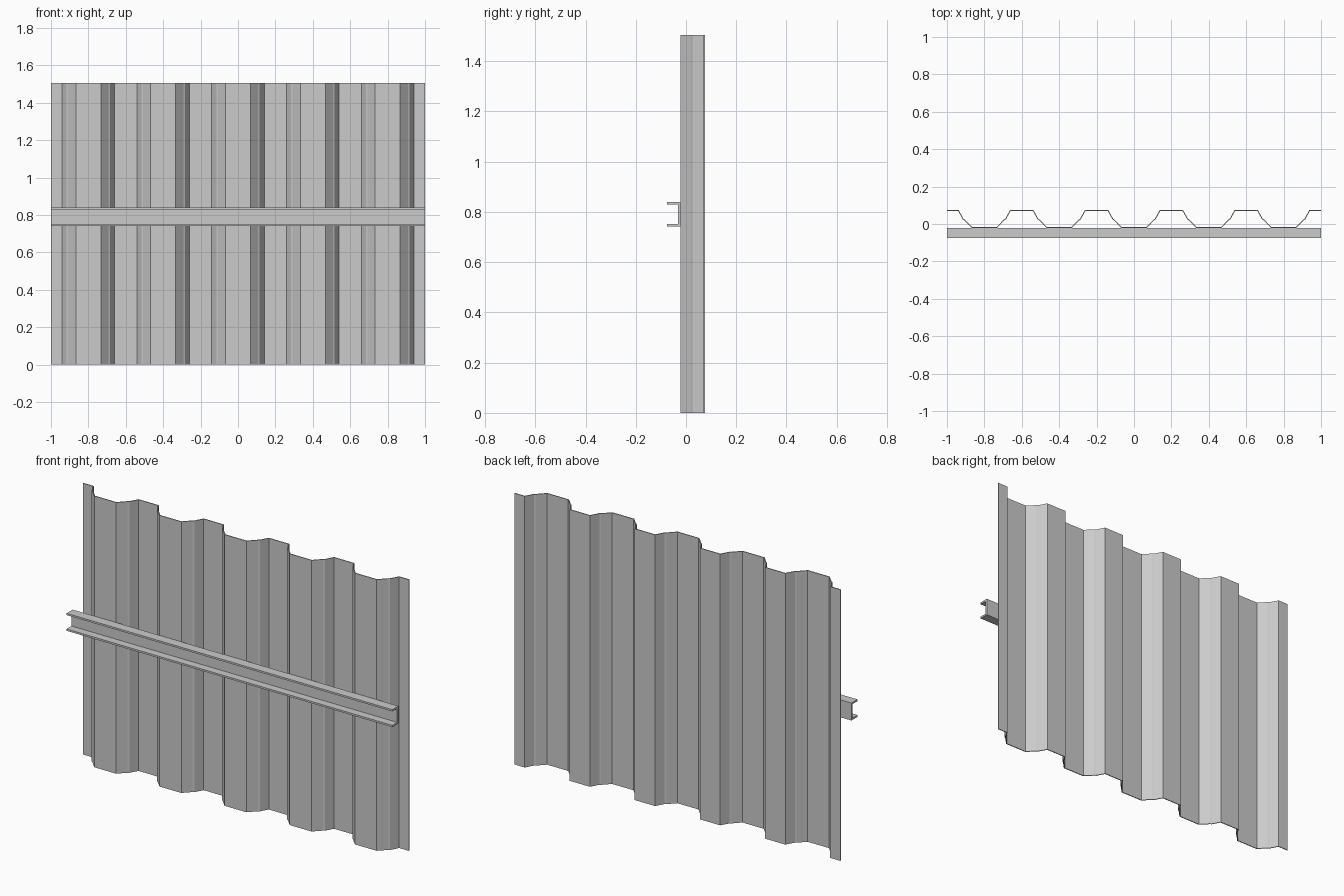
import bpy

if "Cube" in bpy.data.objects:
    bpy.data.objects.remove(bpy.data.objects["Cube"])

HEIGHT = 1.505


def mesh_object(name, verts, faces):
    mesh = bpy.data.meshes.new(name)
    mesh.from_pydata(verts, [], faces)
    mesh.update()
    obj = bpy.data.objects.new(name, mesh)
    bpy.context.collection.objects.link(obj)
    return obj


# Corrugated sheet: half a rib, mirrored and repeated every 0.4
half_rib = [(0.066, -0.0195), (0.106, 0.022), (0.114, 0.027), (0.139, 0.0725)]
profile = [(-1.0, 0.0725)]
for i in range(5):
    cx = -0.8 + 0.4 * i
    profile += [(cx - x, y) for x, y in reversed(half_rib)]
    profile += [(cx + x, y) for x, y in half_rib]
profile.append((1.0, 0.0725))

n = len(profile)
verts = [(x, y, z) for z in (0, HEIGHT) for x, y in profile]
faces = [(i, i + 1, n + i + 1, n + i) for i in range(n - 1)]
sheet = mesh_object("corrugated_sheet", verts, faces)
solid = sheet.modifiers.new("thickness", 'SOLIDIFY')
solid.thickness = 0.005
solid.offset = 0
solid.use_even_offset = True

# Horizontal channel rail, open towards the front
back, front, low, high, t = -0.022, -0.075, 0.742, 0.839, 0.01
section = [(front, low), (back, low), (back, high), (front, high),
           (front, high - t), (back - t, high - t),
           (back - t, low + t), (front, low + t)]
m = len(section)
verts = [(x, y, z) for x in (-1, 1) for y, z in section]
faces = [(i, m + i, m + (i + 1) % m, (i + 1) % m) for i in range(m)]
# End caps split into two flanges and the web
for cap in ((0, 1, 6, 7), (1, 2, 5, 6), (2, 3, 4, 5)):
    faces.append(tuple(reversed(cap)))
    faces.append(tuple(m + i for i in cap))
rail = mesh_object("channel_rail", verts, faces)

# Consistent outward normals on the rail
import bmesh
bm = bmesh.new()
bm.from_mesh(rail.data)
bmesh.ops.recalc_face_normals(bm, faces=bm.faces)
bm.to_mesh(rail.data)
bm.free()
